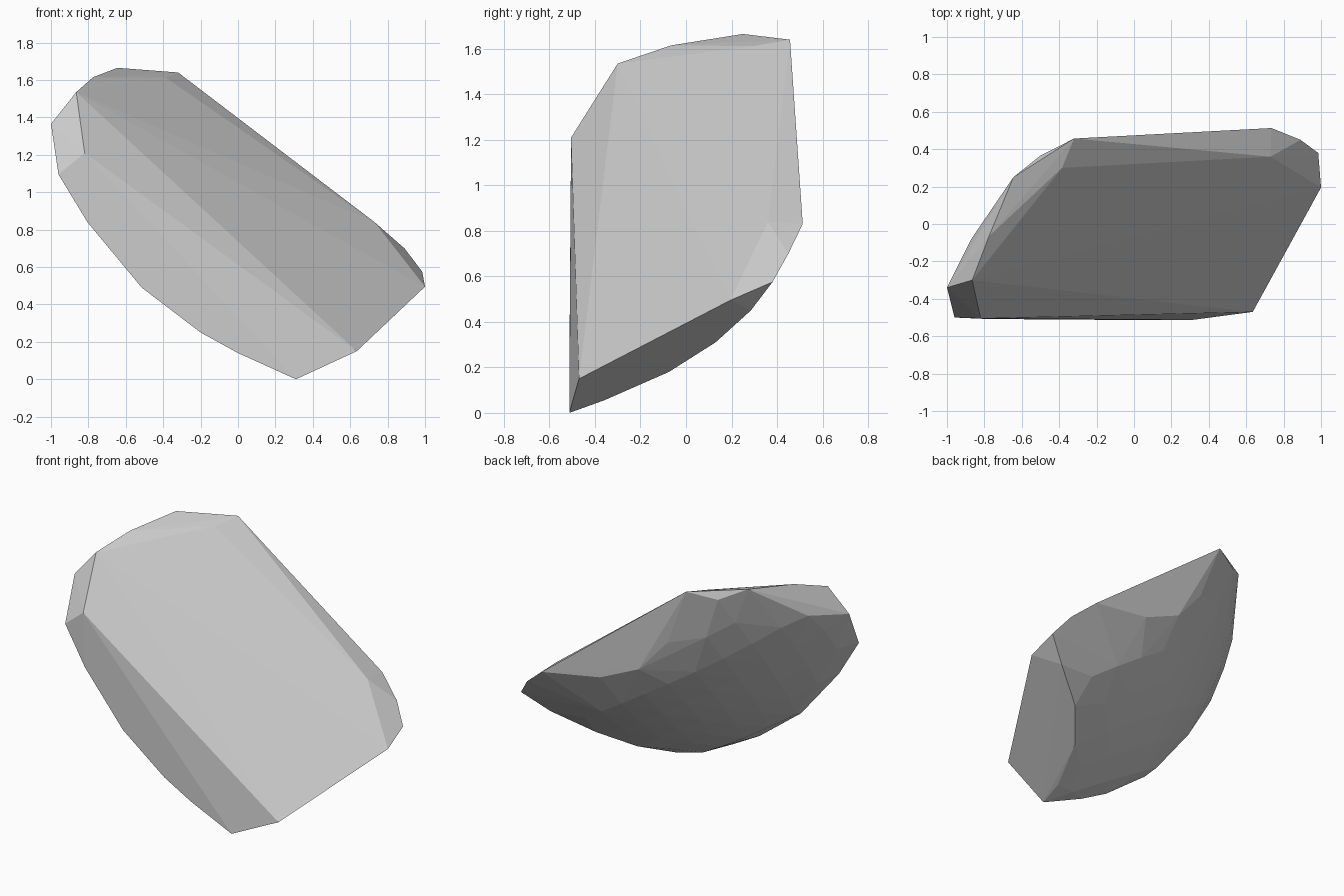
import bpy, bmesh, math
from mathutils import Vector

# Corners of the flat cut faces and their rims
corners = [
    # top left rim
    (-1.0, -0.34, 1.365), (-0.865, -0.30, 1.535), (-0.775, -0.065, 1.615),
    (-0.645, 0.25, 1.665), (-0.32, 0.457, 1.64), (-0.385, 0.30, 1.612),
    (-0.87, -0.08, 1.417),
    # right end rim
    (0.735, 0.513, 0.83), (0.73, 0.36, 0.84), (0.89, 0.45, 0.70),
    (0.985, 0.38, 0.575), (1.0, 0.195, 0.495), (0.635, -0.47, 0.15),
    # lower right arc
    (0.31, -0.513, 0.0), (0.32, -0.36, 0.055), (0.42, -0.075, 0.18),
    (0.59, 0.13, 0.31), (0.83, 0.285, 0.45),
    # front arc
    (0.0, -0.513, 0.14), (-0.2, -0.512, 0.25), (-0.515, -0.51, 0.49),
    (-0.805, -0.507, 0.84), (-0.96, -0.50, 1.095), (-0.82, -0.505, 1.21),
    # back face
    (0.31, 0.486, 0.896), (0.03, 0.47, 1.02), (-0.17, 0.443, 1.246),
]

# Planes that trim the rounded shell: outward normal, distance, margin
trims = [
    ((0.506, -0.60, 0.62), 0.60, 0.06),
    ((0, -1, 0), 0.51, 0.08),
    ((0, 1, 0), 0.46, 0.06),
    ((0.362, 0.264, -0.894), -0.028, 0.07),
    ((-0.79, 0.186, 0.586), 1.527, 0.08),
    ((-0.32, -0.84, 0.45), 1.22, 0.06),
]

bm = bmesh.new()
for c in corners:
    bm.verts.new(c)

# Rounded back shell: evenly spread points on part of a big sphere
centre, radius, count = Vector((0.91, -1.38, 2.0)), 2.28, 1400
for i in range(count):
    z = 1 - 2 * (i + 0.5) / count
    r, a = math.sqrt(1 - z * z), i * math.pi * (3 - math.sqrt(5))
    p = centre + radius * Vector((r * math.cos(a), r * math.sin(a), z))
    if all(p.dot(Vector(n)) < d - m for n, d, m in trims):
        bm.verts.new(p)

# Wrap into one faceted stone
hull = bmesh.ops.convex_hull(bm, input=bm.verts[:])
bmesh.ops.delete(bm, geom=[v for v in bm.verts if not v.link_faces], context='VERTS')
bmesh.ops.recalc_face_normals(bm, faces=bm.faces[:])

mesh = bpy.data.meshes.new("rock_shard")
bm.to_mesh(mesh)
bm.free()
rock = bpy.data.objects.new("rock_shard", mesh)
bpy.context.collection.objects.link(rock)

# Plain grey stone
grey = bpy.data.materials.new("stone_grey")
grey.diffuse_color = (0.6, 0.6, 0.6, 1)
mesh.materials.append(grey)
